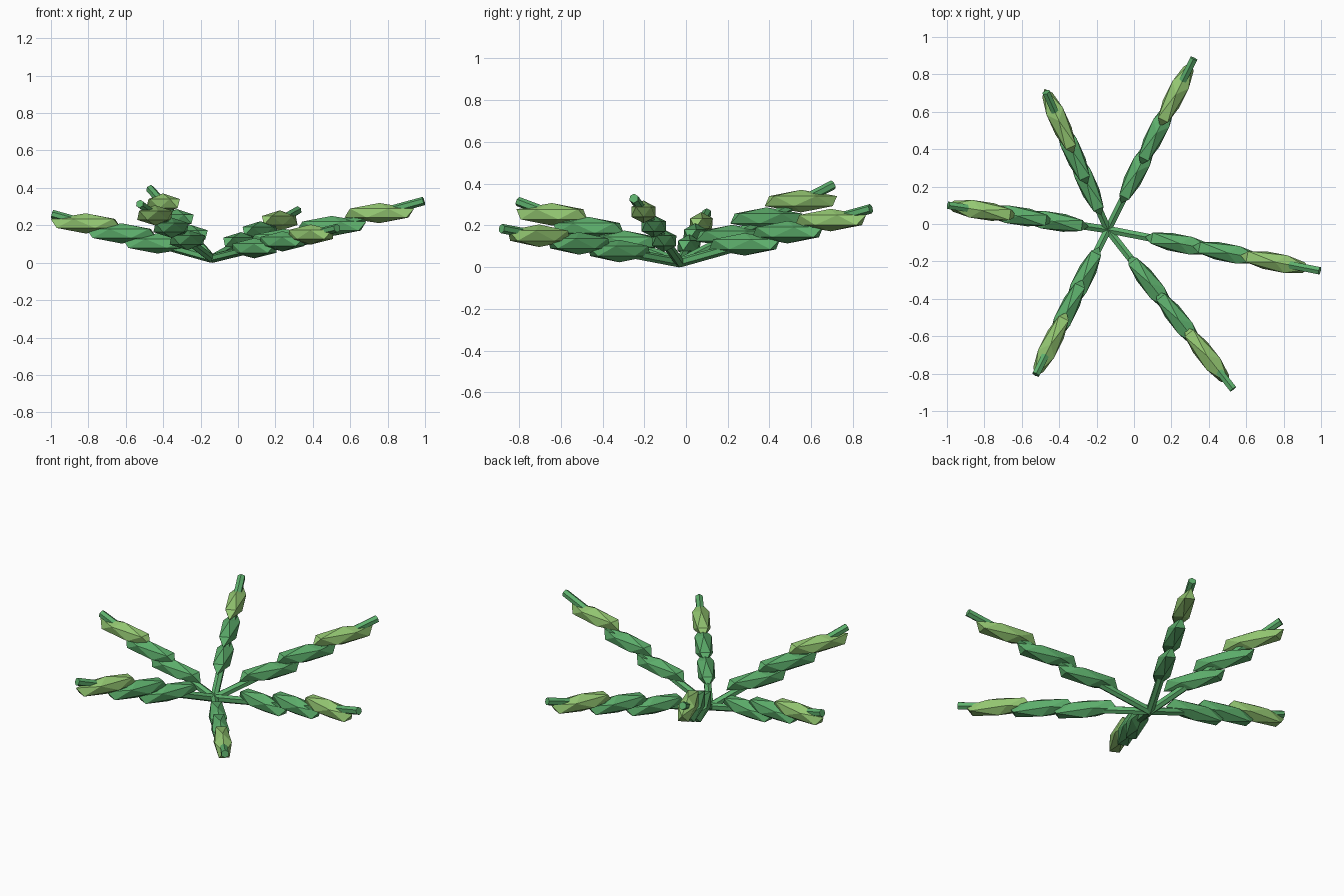
import bpy
from math import atan2
from mathutils import Vector, Matrix

cube = bpy.data.objects.get("Cube")
if cube:
    bpy.data.objects.remove(cube, do_unlink=True)


def make_material(name, rgb):
    mat = bpy.data.materials.new(name)
    mat.use_nodes = True
    color = (*rgb, 1.0)
    mat.diffuse_color = color
    mat.node_tree.nodes["Principled BSDF"].inputs["Base Color"].default_value = color
    return mat


leaf_green = make_material("leaf_green", (0.11, 0.43, 0.15))
tip_green = make_material("young_leaf_green", (0.30, 0.58, 0.17))

ROOT = Vector((-0.14, -0.03, 0.022))


def add_stem(name, start, end, radius):
    axis = end - start
    bpy.ops.mesh.primitive_cylinder_add(vertices=6, radius=radius, depth=axis.length)
    obj = bpy.context.object
    obj.name = name
    obj.matrix_world = (Matrix.Translation((start + end) / 2)
                        @ axis.to_track_quat('Z', 'Y').to_matrix().to_4x4())
    obj.data.materials.append(leaf_green)


def add_leaf(name, centre, yaw, mat):
    # Long faceted leaf, lying level and pointing outwards
    bpy.ops.mesh.primitive_ico_sphere_add(subdivisions=1, radius=1)
    obj = bpy.context.object
    obj.name = name
    obj.matrix_world = (Matrix.Translation(centre) @ Matrix.Rotation(yaw, 4, 'Z')
                        @ Matrix.Diagonal((0.212, 0.056, 0.054, 1)))
    obj.data.materials.append(mat)


# Outer end of every frond
fronds = {
    "left": (0.993, -0.25, 0.33),
    "back_left": (0.32, 0.885, 0.28),
    "back_right": (-0.47, 0.705, 0.395),
    "right": (-0.993, 0.10, 0.26),
    "front_right": (-0.525, -0.805, 0.315),
    "front_left": (0.53, -0.883, 0.185),
}

for side, tip in fronds.items():
    tip = Vector(tip)
    add_stem(side + "_stem", ROOT, tip, 0.023)
    yaw = atan2(tip.y - ROOT.y, tip.x - ROOT.x)
    leaves = (("inner", 0.34, leaf_green), ("middle", 0.565, leaf_green),
              ("outer", 0.79, tip_green))
    for part, along, mat in leaves:
        add_leaf(f"{side}_{part}_leaf", ROOT.lerp(tip, along), yaw, mat)
